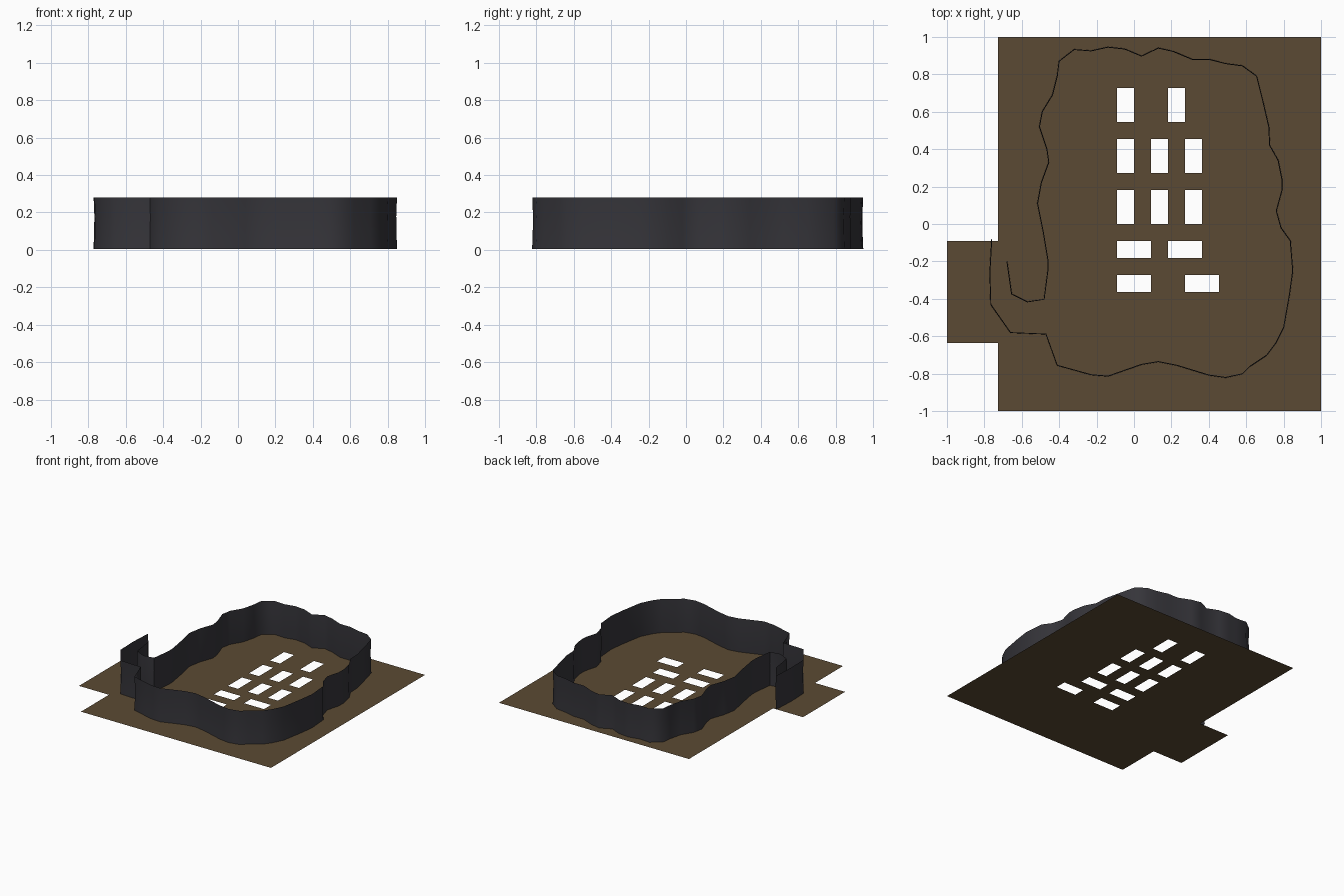
import bpy, bmesh, math
from mathutils import Vector

if "Cube" in bpy.data.objects:
    bpy.data.objects.remove(bpy.data.objects["Cube"])


def material(name, rgb):
    m = bpy.data.materials.new(name)
    m.diffuse_color = (*rgb, 1)
    m.use_nodes = True
    m.node_tree.nodes["Principled BSDF"].inputs["Base Color"].default_value = m.diffuse_color
    return m


def finish(bm, name, mat):
    me = bpy.data.meshes.new(name)
    bm.to_mesh(me)
    bm.free()
    me.materials.append(mat)
    ob = bpy.data.objects.new(name, me)
    bpy.context.collection.objects.link(ob)
    return ob


brown = material("earth brown", (0.105, 0.068, 0.033))
dark = material("dark slate", (0.036, 0.035, 0.042))

# Floor: flat sheet on a grid of 1/11 units, with a side tab and rectangular holes
U = 1 / 11
holes = [(-1, 0, 6, 8), (2, 3, 6, 8), (-1, 1, -2, -1), (2, 4, -2, -1),
         (-1, 1, -4, -3), (3, 5, -4, -3)]
holes += [(x, x + 1, y, y + 2) for x in (-1, 1, 3) for y in (0, 3)]


def is_floor(i, j):
    if any(a <= i < b and c <= j < d for a, b, c, d in holes):
        return False
    return i >= -8 or -7 <= j < -1


bm = bmesh.new()
for i in range(-11, 11):
    for j in range(-11, 11):
        if is_floor(i, j):
            bm.faces.new([bm.verts.new((x * U, y * U, 0)) for x, y in
                          ((i, j), (i + 1, j), (i + 1, j + 1), (i, j + 1))])
bmesh.ops.remove_doubles(bm, verts=bm.verts, dist=1e-4)
finish(bm, "floor", brown)

# Cave wall: open wavy path, clockwise from the inner end of the entrance
path = [(-.68, -.20), (-.655, -.375), (-.57, -.417), (-.48, -.403), (-.46, -.25),
        (-.46, -.19), (-.485, -.04), (-.515, .11), (-.495, .22), (-.455, .33),
        (-.465, .40), (-.505, .52), (-.49, .60), (-.435, .69), (-.41, .79),
        (-.40, .87), (-.32, .932), (-.23, .925), (-.14, .945), (-.05, .935),
        (.04, .897), (.13, .94), (.21, .922), (.31, .88), (.40, .88),
        (.49, .857), (.58, .845), (.655, .79), (.69, .65), (.72, .52),
        (.725, .42), (.77, .34), (.79, .24), (.79, .18), (.76, .07),
        (.785, -.02), (.835, -.09), (.848, -.25), (.83, -.38), (.80, -.55),
        (.755, -.64), (.71, -.70), (.62, -.76), (.58, -.80), (.49, -.82),
        (.40, -.807), (.23, -.755), (.13, -.735), (.04, -.75), (-.14, -.813),
        (-.23, -.805), (-.41, -.755), (-.47, -.588), (-.66, -.58), (-.765, -.43),
        (-.77, -.26), (-.76, -.08)]
pts = [Vector(p) for p in path]

# Wall profile: (height, outward flare)
profile = [(0.004, 0.003), (0.07, 0.0), (0.18, -0.002), (0.28, 0.002)]
bm = bmesh.new()
rows = []
for k, p in enumerate(pts):
    d = (pts[min(k + 1, len(pts) - 1)] - pts[max(k - 1, 0)]).normalized()
    out = Vector((-d.y, d.x))
    rows.append([bm.verts.new((*(p + out * f), z)) for z, f in profile])
for a, b in zip(rows, rows[1:]):
    for k in range(len(profile) - 1):
        bm.faces.new((b[k], a[k], a[k + 1], b[k + 1]))
wall = finish(bm, "cave_wall", dark)
bpy.context.view_layer.objects.active = wall
wall.select_set(True)
bpy.ops.object.shade_smooth_by_angle(angle=math.radians(60))
